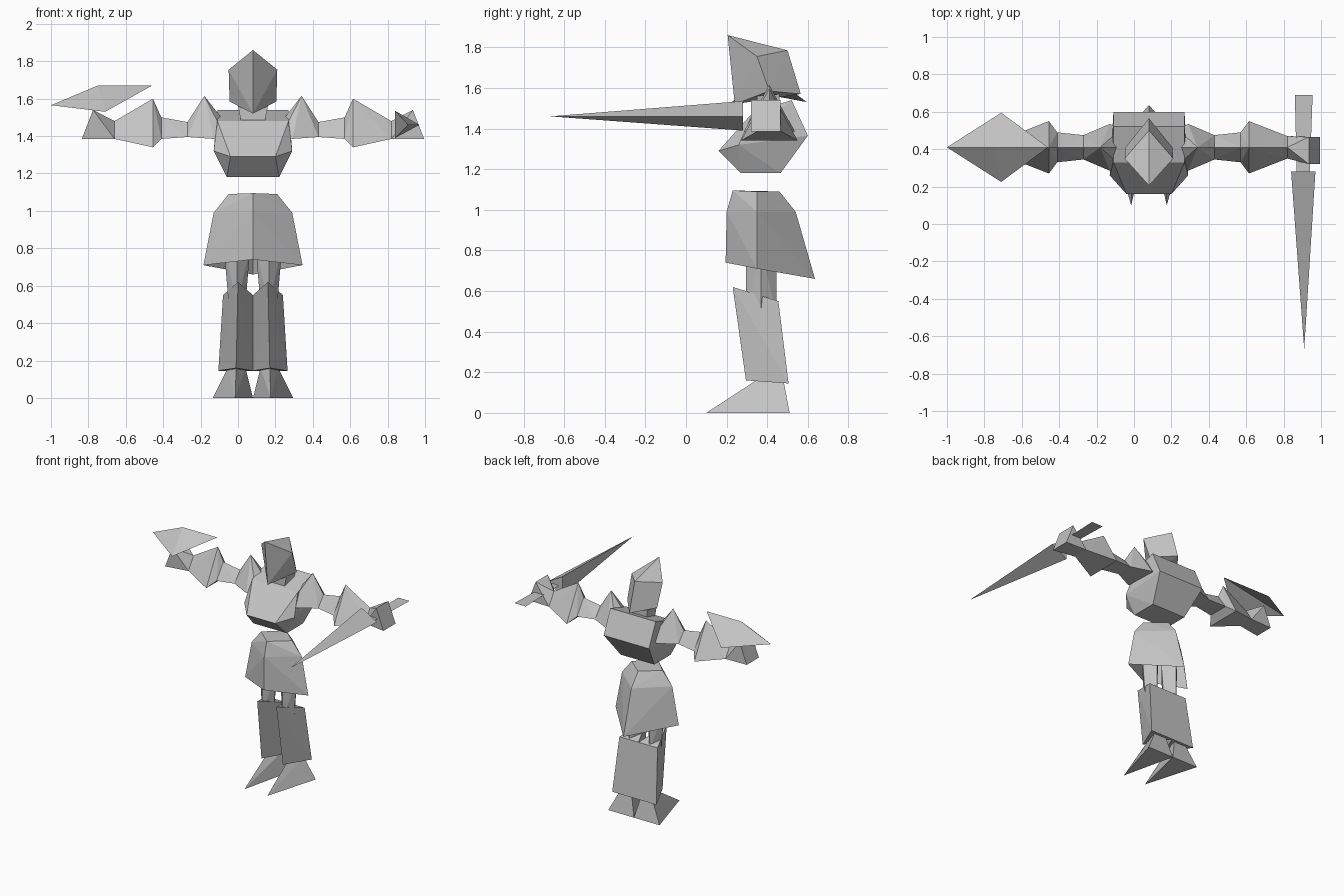
import bpy
import bmesh

cube = bpy.data.objects.get("Cube")
if cube:
    bpy.data.objects.remove(cube, do_unlink=True)

MID = 0.08      # x of the body's mirror plane
ARM_Y = 0.41    # y of the arm axis

grey = bpy.data.materials.new("plain_grey")
grey.use_nodes = True
grey.diffuse_color = (0.55, 0.55, 0.55, 1)
grey.node_tree.nodes["Principled BSDF"].inputs["Base Color"].default_value = grey.diffuse_color


def finish(name, bm):
    """Turn a bmesh into a flat-shaded grey object."""
    mesh = bpy.data.meshes.new(name)
    bm.to_mesh(mesh)
    bm.free()
    mesh.materials.append(grey)
    part = bpy.data.objects.new(name, mesh)
    bpy.context.collection.objects.link(part)
    return part


def hull(name, points, open_bottom=False):
    """Faceted convex block wrapped around a few corner points."""
    bm = bmesh.new()
    for point in points:
        bm.verts.new(point)
    bmesh.ops.convex_hull(bm, input=bm.verts[:])
    bmesh.ops.recalc_face_normals(bm, faces=bm.faces[:])
    if open_bottom:
        under = [f for f in bm.faces if f.normal.z < -0.7]
        bmesh.ops.delete(bm, geom=under, context="FACES")
    bmesh.ops.dissolve_limit(bm, angle_limit=0.01, verts=bm.verts[:], edges=bm.edges[:])
    return finish(name, bm)


def shell(name, points, faces):
    """Small surface from explicit corners."""
    bm = bmesh.new()
    verts = [bm.verts.new(p) for p in points]
    for face in faces:
        bm.faces.new([verts[i] for i in face])
    if len(faces) > 1:
        bmesh.ops.recalc_face_normals(bm, faces=bm.faces[:])
    return finish(name, bm)


def pair(half, y, z):
    """Two points mirrored across the body."""
    return [(MID - half, y, z), (MID + half, y, z)]


def centre(y, z):
    return [(MID, y, z)]


def triangle(x_top, x_base, top, base, half):
    """Arm cross-section: ridge on top, flat below."""
    return [(x_top, ARM_Y, top), (x_base, ARM_Y - half, base), (x_base, ARM_Y + half, base)]


# Head: a leaning diamond prism with a raised front crest
hull("head",
     centre(0.205, 1.86) + pair(0.13, 0.35, 1.755) + centre(0.5, 1.785)
     + centre(0.24, 1.52) + pair(0.125, 0.41, 1.585) + centre(0.565, 1.57))
hull("neck",
     pair(0.06, 0.35, 1.46) + pair(0.06, 0.46, 1.46)
     + pair(0.08, 0.35, 1.56) + pair(0.08, 0.46, 1.57))

# Torso: chest wedge over a narrow waist
hull("torso",
     pair(0.14, 0.27, 1.18) + pair(0.14, 0.465, 1.18)
     + pair(0.12, 0.16, 1.29) + pair(0.21, 0.26, 1.32) + pair(0.19, 0.6, 1.365)
     + pair(0.19, 0.33, 1.48) + pair(0.19, 0.52, 1.54))

# Skirt: three diamond rings, open underneath
hull("skirt",
     centre(0.23, 1.095) + pair(0.13, 0.35, 1.09) + centre(0.46, 1.09)
     + centre(0.2, 0.99) + pair(0.21, 0.35, 0.99) + centre(0.54, 0.99)
     + centre(0.195, 0.74) + pair(0.265, 0.35, 0.71) + centre(0.635, 0.66),
     open_bottom=True)

# Arm stations: ridge offset, base offset, ridge height, base height, half depth
ARM = [
    (0.17, 0.15, 1.5, 1.4, 0.1),
    (0.26, 0.21, 1.615, 1.385, 0.125),
    (0.35, 0.35, 1.475, 1.395, 0.065),
    (0.49, 0.49, 1.5, 1.385, 0.08),
    (0.535, 0.535, 1.6, 1.34, 0.14),
    (0.74, 0.74, 1.48, 1.385, 0.06),
]
SECTIONS = ["shoulder_root", "shoulder", "upper_arm", "elbow", "forearm"]

for side, label in ((1, "left"), (-1, "right")):
    # Arm: triangular sections joined station to station
    rings = [triangle(MID + side * a, MID + side * b, *rest) for a, b, *rest in ARM]
    for section, near, far in zip(SECTIONS, rings, rings[1:]):
        hull(f"{label}_{section}", near + far)

    # Hand: flares from the wrist to a slanted square end
    end = [(MID + side * d, y, z) for d, z in ((0.855, 1.54), (0.915, 1.385))
           for y in (0.32, 0.465)]
    hull(f"{label}_hand", rings[-1] + end)

    def leg(points):
        return [(MID + side * d, y, z) for d, y, z in points]

    # Thigh: thin tapering diamond
    hull(f"{label}_thigh", leg(
        [(0.085 + s * w, 0.37, z) for z, w in ((0.8, 0.07), (0.5, 0.045)) for s in (-1, 1)]
        + [(0.085, y, z) for z in (0.8, 0.5) for y in (0.295, 0.445)]))

    # Shin: ridge in front, flat behind
    hull(f"{label}_shin", leg([
        (0.08, 0.23, 0.62), (0, 0.455, 0.55), (0.16, 0.455, 0.55),
        (0.09, 0.295, 0.16), (0, 0.505, 0.145), (0.185, 0.505, 0.145)]))

    # Foot: pointed toe, wide heel
    hull(f"{label}_foot", leg([
        (0.095, 0.1, 0), (0, 0.51, 0), (0.215, 0.51, 0),
        (0.09, 0.345, 0.16), (0.04, 0.48, 0.16), (0.135, 0.48, 0.16)]))

# Sword: three-sided spike with a flat grip behind the hand
hull("sword_blade", [(0.84, 0.28, 1.535), (0.97, 0.28, 1.46), (0.84, 0.28, 1.39),
                     (0.91, -0.67, 1.46)])
shell("sword_grip", [(0.87, 0.28, 1.46), (0.94, 0.28, 1.46),
                     (0.955, 0.69, 1.46), (0.86, 0.69, 1.46)], [(0, 1, 2, 3)])

# Shield: folded diamond above the right forearm
shell("shield",
      [(-1, ARM_Y, 1.565), (-0.75, ARM_Y, 1.67), (-0.46, ARM_Y, 1.67),
       (-0.71, ARM_Y - 0.185, 1.53), (-0.71, ARM_Y + 0.185, 1.53)],
      [(0, 3, 1), (1, 3, 2), (0, 1, 4), (1, 2, 4), (0, 2, 3), (0, 4, 2)])
